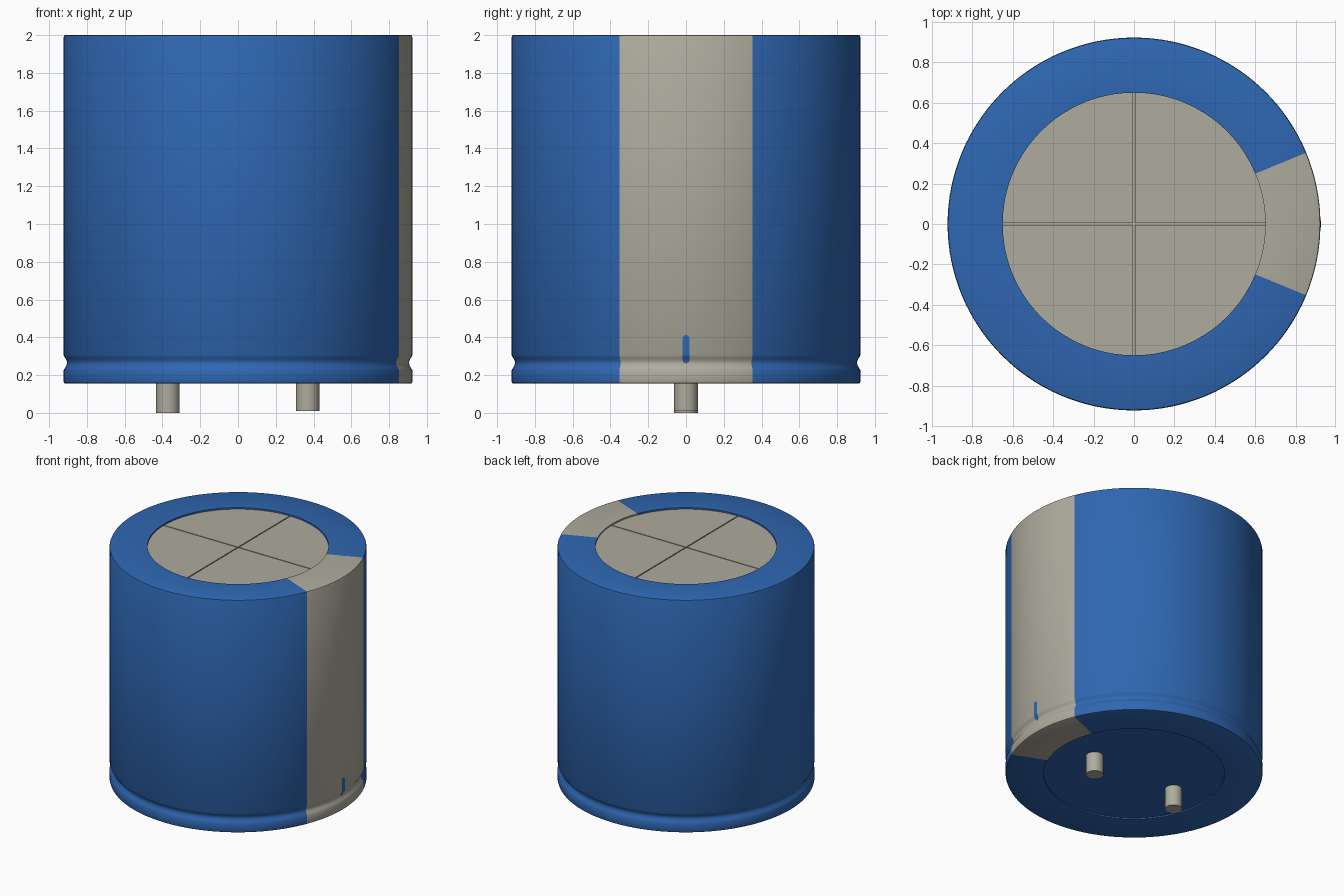
import bpy, bmesh, math
from mathutils import Matrix

cube = bpy.data.objects.get("Cube")
if cube:
    bpy.data.objects.remove(cube, do_unlink=True)


def material(name, rgb):
    m = bpy.data.materials.new(name)
    m.use_nodes = True
    m.diffuse_color = (*rgb, 1)
    m.node_tree.nodes["Principled BSDF"].inputs["Base Color"].default_value = (*rgb, 1)
    return m


BLUE = material("blue sleeve", (0.028, 0.135, 0.445))
GREY = material("warm grey", (0.425, 0.41, 0.34))

SEGS = 128
R = 0.923                      # can radius
RING = 0.65                    # inner radius of the sleeve's end rings
STRIPE = math.radians(22.5)    # half angle of the stripe
BASE = 0.155                   # underside of the can


def finish(name, bm, mats, recalc=True):
    if recalc:
        bmesh.ops.recalc_face_normals(bm, faces=bm.faces)
    me = bpy.data.meshes.new(name)
    bm.to_mesh(me)
    bm.free()
    for m in mats:
        me.materials.append(m)
    ob = bpy.data.objects.new(name, me)
    bpy.context.collection.objects.link(ob)
    bpy.ops.object.select_all(action="DESELECT")
    ob.select_set(True)
    bpy.context.view_layer.objects.active = ob
    bpy.ops.object.shade_smooth_by_angle(angle=math.radians(30))
    return ob


# Can: lathed profile with a crimp groove and recessed ends
groove = [(R, 0.305), (0.918, 0.295), (0.909, 0.28), (0.905, 0.265),
          (0.909, 0.25), (0.918, 0.235), (R, 0.225)]
profile = [(0, 1.978), (RING, 1.978), (RING, 2.0), (R - 0.01, 2.0),
           (R - 0.003, 1.997), (R, 1.99)] + groove + [
           (R, BASE + 0.01), (R - 0.003, BASE + 0.003), (R - 0.01, BASE),
           (RING, BASE), (RING, BASE + 0.01), (0, BASE + 0.01)]
bm = bmesh.new()
pts = [bm.verts.new((r, 0, z)) for r, z in profile]
edges = [bm.edges.new(p) for p in zip(pts, pts[1:])]
bmesh.ops.spin(bm, geom=pts + edges, cent=(0, 0, 0), axis=(0, 0, 1),
               angle=math.tau, steps=SEGS, use_duplicate=False)
bmesh.ops.remove_doubles(bm, verts=bm.verts, dist=1e-5)
for f in bm.faces:
    c = f.calc_center_median()
    in_stripe = abs(math.atan2(c.y, c.x)) < STRIPE and c.xy.length > RING - 0.002
    end_floor = c.z > 1.9 and c.xy.length < RING - 0.01
    f.material_index = int(in_stripe or end_floor)
finish("can_body", bm, [BLUE, GREY])

# Top plate: four quarters separated by thin vent grooves
GAP = 0.004
bm = bmesh.new()
start = math.asin(GAP / RING)
n = SEGS // 4
for q in range(4):
    ring = [(GAP, GAP)]
    for i in range(n + 1):
        a = start + (math.pi / 2 - 2 * start) * i / n
        ring.append((RING * math.cos(a), RING * math.sin(a)))
    face = bm.faces.new([bm.verts.new((x, y, 1.978)) for x, y in ring])
    up = bmesh.ops.extrude_face_region(bm, geom=[face])["geom"]
    top = [v for v in up if isinstance(v, bmesh.types.BMVert)]
    bmesh.ops.translate(bm, verts=top, vec=(0, 0, 0.010))
    bmesh.ops.rotate(bm, verts=list(face.verts) + top,
                     matrix=Matrix.Rotation(q * math.pi / 2, 3, "Z"))
finish("vent_plate", bm, [GREY])


# Minus mark: rounded painted strip that follows the can and its groove
def can_radius(z):
    for (r1, z1), (r0, z0) in zip(groove, groove[1:]):
        if z0 <= z <= z1:
            return r0 + (r1 - r0) * (z - z0) / (z1 - z0)
    return R


HALF, LOW, HIGH = 0.018, 0.262, 0.412
bm = bmesh.new()
prev = None
for i in range(31):
    z = LOW + (HIGH - LOW) * i / 30
    d = min(z - LOW, HIGH - z, HALF)
    w = max(math.sqrt(max(HALF ** 2 - (HALF - d) ** 2, 0)), 0.002)
    x = can_radius(z) + 0.002
    row = [bm.verts.new((x, -w, z)), bm.verts.new((x, w, z))]
    if prev:
        bm.faces.new((prev[0], prev[1], row[1], row[0]))
    prev = row
finish("minus_mark", bm, [BLUE], recalc=False)

# Terminal pins: one slightly shorter than the other
for name, x, bottom in (("right_pin", -0.371, 0.0), ("left_pin", 0.369, 0.01)):
    bm = bmesh.new()
    top = BASE + 0.02
    bmesh.ops.create_cone(bm, cap_ends=True, segments=32, radius1=0.0625,
                          radius2=0.0625, depth=top - bottom,
                          matrix=Matrix.Translation((x, 0, (top + bottom) / 2)))
    finish(name, bm, [GREY])
